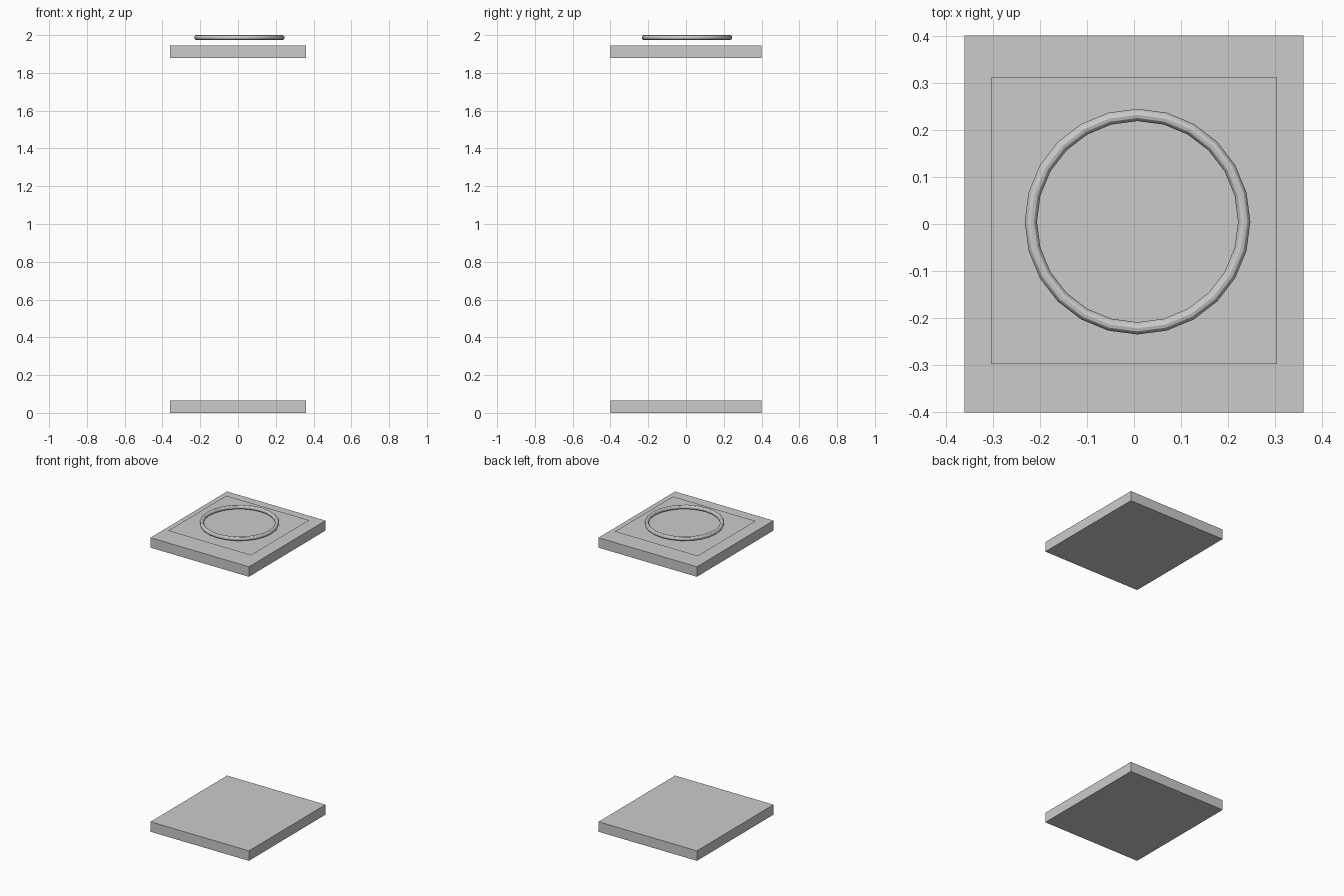
import bpy

if "Cube" in bpy.data.objects:
    bpy.data.objects.remove(bpy.data.objects["Cube"])


def slab(name, z_bottom):
    height = 0.066
    bpy.ops.mesh.primitive_cube_add(size=1, location=(0, 0, z_bottom + height / 2))
    ob = bpy.context.object
    ob.name = name
    ob.scale = (0.72, 0.80, height)
    bpy.ops.object.transform_apply(location=False, rotation=False, scale=True)


# Matching rectangular slabs, with open space between them
slab("bottom_slab", 0.0)
slab("top_slab", 1.879)

# Thin single-sheet square floating just over the top slab
bpy.ops.mesh.primitive_plane_add(size=0.608, location=(0, 0.007, 1.966))
bpy.context.object.name = "square_sheet"

# Slightly off-centre ring above the sheet
bpy.ops.mesh.primitive_torus_add(
    location=(0.0075, 0.005, 1.987),
    major_radius=0.2265, minor_radius=0.013,
    major_segments=24, minor_segments=12)
bpy.context.object.name = "top_ring"
bpy.ops.object.shade_smooth_by_angle()
